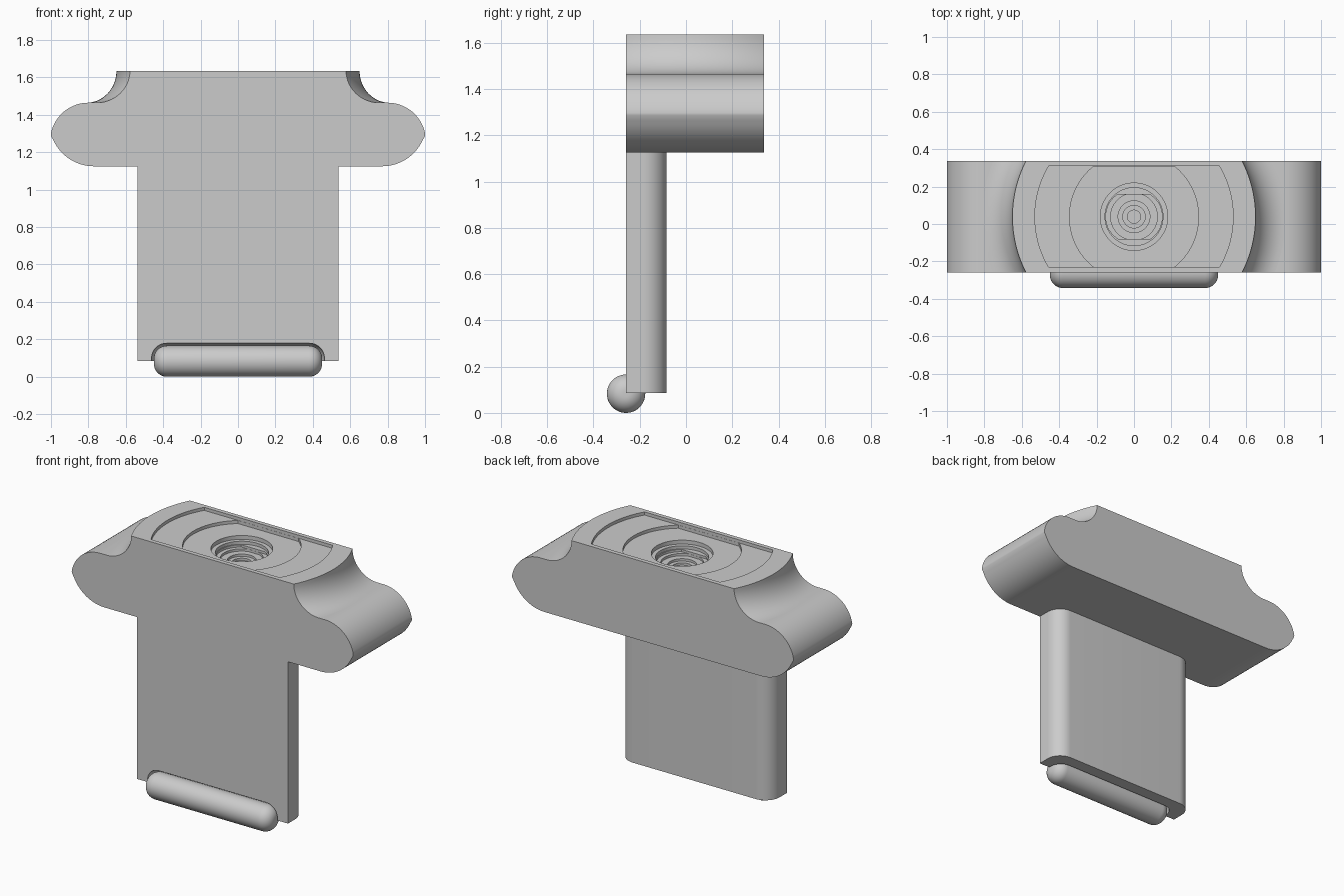
import bpy, bmesh
from math import sin, cos, asin, pi, radians, sqrt

if "Cube" in bpy.data.objects:
    bpy.data.objects.remove(bpy.data.objects["Cube"], do_unlink=True)

grey = bpy.data.materials.new("plain grey")
grey.use_nodes = True
grey.diffuse_color = (0.6, 0.6, 0.6, 1)
grey.node_tree.nodes["Principled BSDF"].inputs["Base Color"].default_value = (0.6, 0.6, 0.6, 1)

FRONT, BACK = -0.259, 0.337
MID = (FRONT + BACK) / 2
HALF = (BACK - FRONT) / 2
TOP, SHOULDER, HEAD_BASE, LEG_BASE = 1.635, 1.465, 1.125, 0.085


def arc(cx, cy, r, start, end, steps=14):
    angles = [radians(start + (end - start) * i / steps) for i in range(steps + 1)]
    return [(cx + r * cos(a), cy + r * sin(a)) for a in angles]


def make(name, bm):
    bmesh.ops.remove_doubles(bm, verts=bm.verts, dist=1e-5)
    bmesh.ops.recalc_face_normals(bm, faces=bm.faces)
    mesh = bpy.data.meshes.new(name)
    bm.to_mesh(mesh)
    bm.free()
    obj = bpy.data.objects.new(name, mesh)
    bpy.context.collection.objects.link(obj)
    mesh.materials.append(grey)
    return obj


def smooth(obj):
    bpy.ops.object.select_all(action='DESELECT')
    obj.select_set(True)
    bpy.context.view_layer.objects.active = obj
    bpy.ops.object.shade_smooth_by_angle(angle=radians(30))


def loft(name, loops, cap_start=True, cap_end=True):
    bm = bmesh.new()
    rings = [[bm.verts.new(p) for p in loop] for loop in loops]
    n = len(rings[0])
    for a, b in zip(rings, rings[1:]):
        for i in range(n):
            j = (i + 1) % n
            bm.faces.new((a[i], a[j], b[j], b[i]))
    if cap_start:
        bm.faces.new(rings[0])
    if cap_end:
        bm.faces.new(rings[-1])
    return make(name, bm)


def mirrored(half):
    return half + [(-x, y) for x, y in reversed(half)]


# Head body: winged profile extruded from front to back
wing = arc(0.8, 1.261, 0.204, 90, 10)
wing += [(1.0, 1.287)]
wing += arc(0.77, 1.364, 0.239, -25, -90)
profile = mirrored(wing)
smooth(loft("head_body", [[(x, y, z) for x, z in profile] for y in (FRONT, BACK)]))


# Head cap: flared shoulders, then stepped recesses, all circles trimmed front and back
def trimmed_circle(r, trim, z, steps=32):
    limit = asin(min(1, trim / r))
    side = [(r * cos(t), r * sin(t)) for t in
            (limit * (2 * i / steps - 1) for i in range(steps + 1))]
    return [(x, MID + y, z) for x, y in mirrored(side)]


loops = []
for i in range(15):
    t = pi / 2 * (1 - i / 14)
    loops.append(trimmed_circle(0.81 - 0.16 * cos(t), HALF, TOP - 0.17 * sin(t)))
recesses = [(0.53, 0.27, 0.02), (0.345, 0.269, 0.02), (0.18, 1, 0.025),
            (0.155, 1, 0.02), (0.15, 0.12, 0.015), (0.125, 0.119, 0.015),
            (0.085, 1, 0.015), (0.06, 1, 0.015), (0.035, 1, 0.015)]
depth = TOP
for radius, trim, step in recesses:
    loops.append(trimmed_circle(radius, trim, depth))
    depth -= step
    loops.append(trimmed_circle(radius, trim, depth))
smooth(loft("head_cap", loops, cap_start=False))

# Leg: flat panel with rounded rear corners
corner = [(0.537, FRONT)] + arc(0.437, -0.184, 0.1, 0, 90)
outline = mirrored(corner)
leg = loft("leg", [[(x, y, z) for x, y in outline] for z in (LEG_BASE, HEAD_BASE)])


# Roller: rounded bar lying across the foot of the leg
def bar(name, radius, length, fillet):
    end = [(length - fillet + x, radius - fillet + r)
           for x, r in arc(0, 0, fillet, 90, 0, 10)]
    path = [(-x, r) for x, r in reversed(end)] + end
    return loft(name, [[(x, FRONT + r * cos(2 * pi * k / 48),
                         LEG_BASE - 0.002 + r * sin(2 * pi * k / 48))
                        for k in range(48)] for x, r in path])


smooth(bar("roller", 0.083, 0.45, 0.07))

# Socket in the leg around the roller
cutter = bar("socket_cutter", 0.096, 0.462, 0.08)
cutter.hide_render = True
cutter.hide_set(True)
cut = leg.modifiers.new("socket", 'BOOLEAN')
cut.operation = 'DIFFERENCE'
cut.solver = 'EXACT'
cut.object = cutter
bpy.context.view_layer.objects.active = leg
leg.select_set(True)
bpy.ops.object.modifier_apply(modifier=cut.name)
bpy.data.objects.remove(cutter, do_unlink=True)
smooth(leg)
